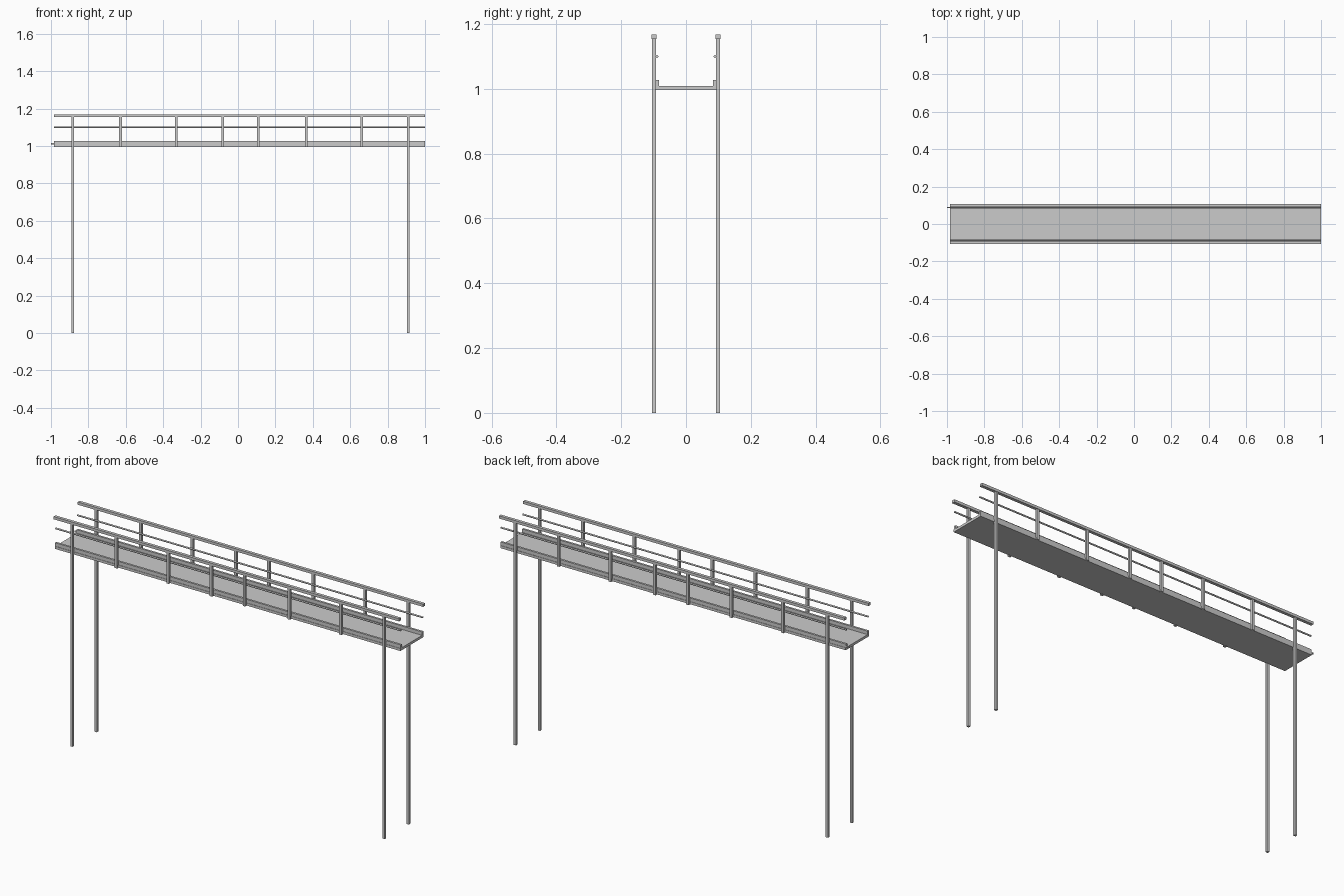
import bpy

if "Cube" in bpy.data.objects:
    bpy.data.objects.remove(bpy.data.objects["Cube"])

X0, X1 = -0.985, 1.0      # walkway ends
POST_Y = 0.099            # post centre line


def box(name, x, y, z):
    """Box from (min, max) ranges on each axis."""
    bpy.ops.mesh.primitive_cube_add(
        size=1, location=[(a + b) / 2 for a, b in (x, y, z)])
    ob = bpy.context.object
    ob.name = name
    ob.scale = [abs(b - a) for a, b in (x, y, z)]
    bpy.ops.object.transform_apply(location=False, rotation=False, scale=True)
    return ob


def around(c, half):
    return (c - half, c + half)


# walking deck
box("deck", (X0, X1), (-0.096, 0.096), (0.996, 1.009))

for side, s in (("front", -1), ("back", 1)):
    # toe board along the deck edge
    box(f"{side}_toe_board", (X0, X1), around(s * 0.0885, 0.0055), (1.009, 1.027))

    # top handrail
    box(f"{side}_handrail", (X0, X1), around(s * POST_Y, 0.008), (1.154, 1.168))

    # thin round middle rail just inside the posts
    bpy.ops.mesh.primitive_cylinder_add(
        vertices=12, radius=0.0042, depth=X1 - X0,
        location=((X0 + X1) / 2, s * 0.0895, 1.1), rotation=(0, 1.570796, 0))
    rail = bpy.context.object
    rail.name = f"{side}_middle_rail"
    bpy.ops.object.shade_smooth_by_angle()

    # short railing posts
    for i, x in enumerate((-0.628, -0.331, -0.082, 0.108, 0.365, 0.662)):
        box(f"{side}_post_{i + 1}", around(x, 0.007),
            around(s * POST_Y, 0.0062), (0.994, 1.155))

    # long legs running from the ground up to the handrail
    for end, x in (("left", -0.883), ("right", 0.91)):
        box(f"{side}_{end}_leg", around(x, 0.0065),
            around(s * POST_Y, 0.0062), (0.0, 1.155))

# small tab sticking out at the left end of the back toe board
box("end_tab", (-1.0, X0 + 0.005), around(0.0885, 0.003), (1.009, 1.016))
